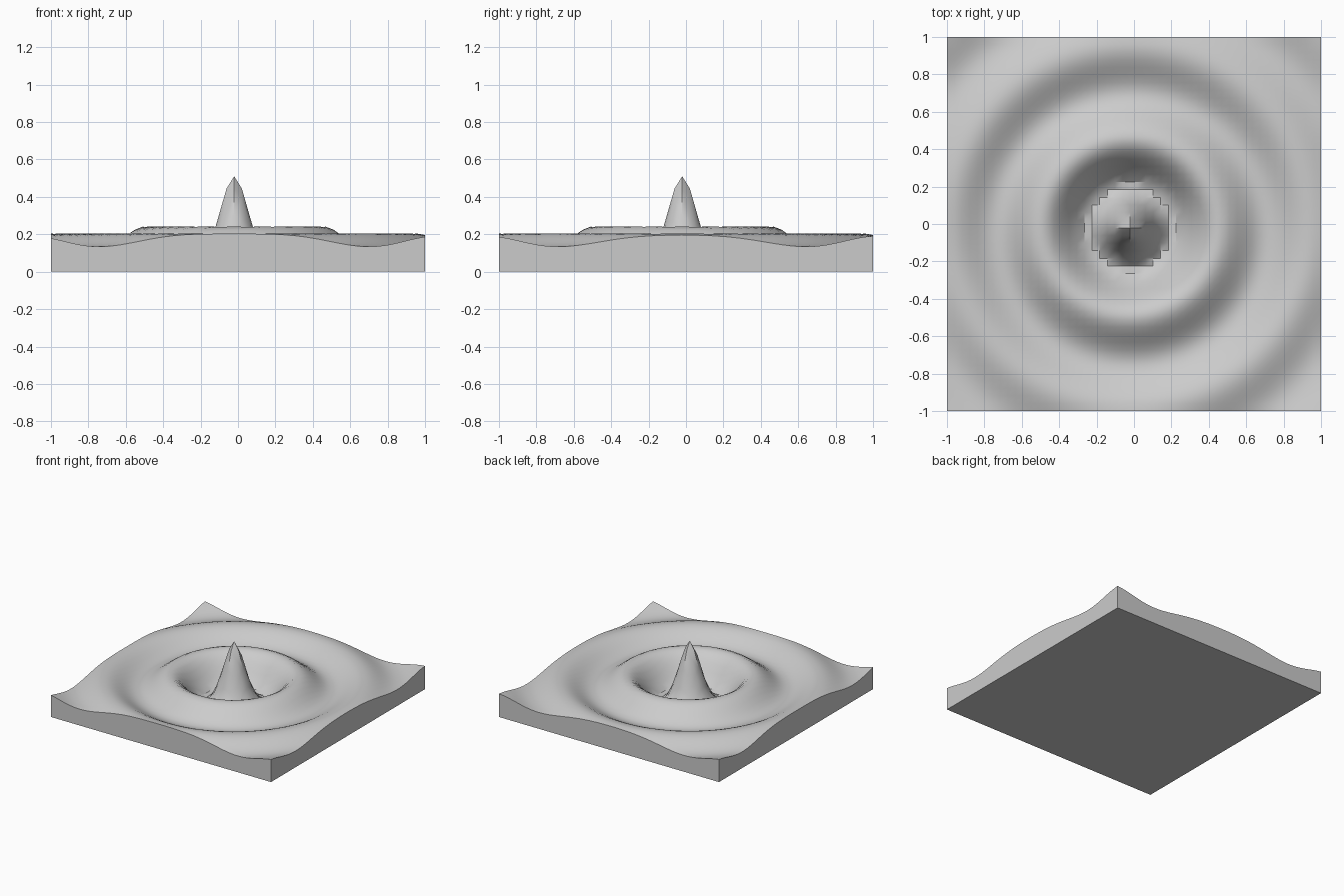
import bpy
import bmesh
from math import cos, sqrt, hypot, pi, radians

cube = bpy.data.objects.get("Cube")
if cube:
    bpy.data.objects.remove(cube, do_unlink=True)

CELLS = 49
CENTRE = -1 / CELLS      # ripple starts on a grid point just off the middle
LEVEL = 0.165            # mean height of the surface
AMPLITUDE = 0.345
WAVELENGTH = 0.488
CORE = 0.11              # radius at which the wave starts to fade


def ripple_height(x, y):
    r = hypot(x - CENTRE, y - CENTRE)
    return LEVEL + AMPLITUDE * cos(2 * pi * r / WAVELENGTH) / sqrt(1 + (r / CORE) ** 2)


# Single grey material
grey = bpy.data.materials.new("light_grey")
grey.use_nodes = True
colour = (0.6, 0.6, 0.6, 1)
grey.diffuse_color = colour
grey.node_tree.nodes["Principled BSDF"].inputs["Base Color"].default_value = colour

# Rippled top surface
bm = bmesh.new()
bmesh.ops.create_grid(bm, x_segments=CELLS, y_segments=CELLS, size=1)
for v in bm.verts:
    v.co.z = ripple_height(v.co.x, v.co.y)

# Straight walls down to a flat underside
rim = [e for e in bm.edges if e.is_boundary]
walls = bmesh.ops.extrude_edge_only(bm, edges=rim)["geom"]
for v in walls:
    if isinstance(v, bmesh.types.BMVert):
        v.co.z = 0
bmesh.ops.holes_fill(bm, edges=[e for e in bm.edges if e.is_boundary], sides=0)
bmesh.ops.recalc_face_normals(bm, faces=bm.faces)

mesh = bpy.data.meshes.new("ripple_block")
bm.to_mesh(mesh)
bm.free()
mesh.materials.append(grey)
block = bpy.data.objects.new("ripple_block", mesh)
bpy.context.collection.objects.link(block)

# Smooth waves with crisp outer edges
bpy.ops.object.select_all(action="DESELECT")
block.select_set(True)
bpy.context.view_layer.objects.active = block
bpy.ops.object.shade_smooth_by_angle(angle=radians(30))
